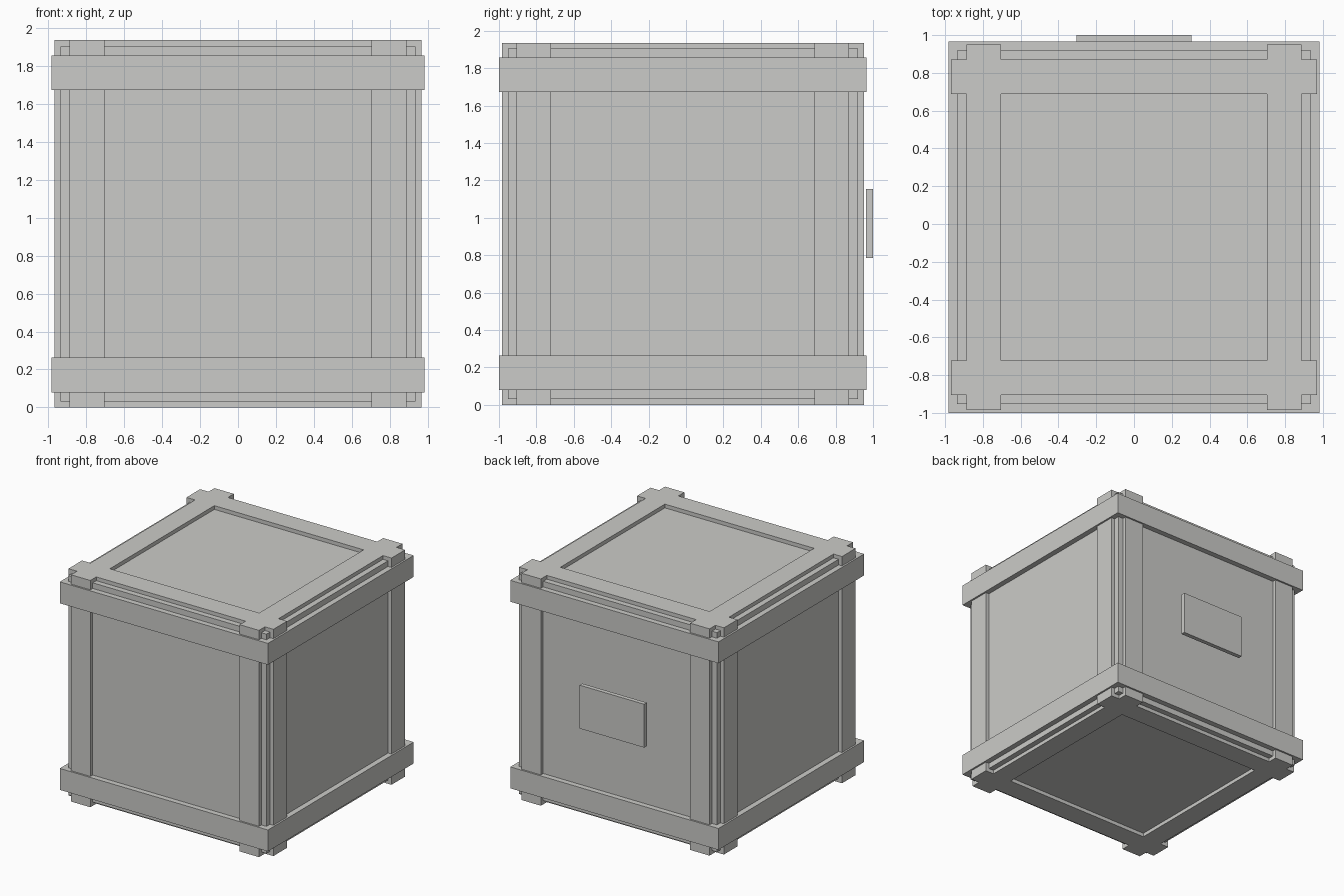
import bpy
import bmesh
from mathutils import Vector

if "Cube" in bpy.data.objects:
    bpy.data.objects.remove(bpy.data.objects["Cube"])

CENTRE = Vector((0, -0.017, 0.968))
CORE = 0.936            # half size of the inner box
NEAR, FAR = 0.705, 0.888  # band edges measured from the centre

grey = bpy.data.materials.new("light grey")
grey.diffuse_color = (0.6, 0.6, 0.58, 1)
grey.use_nodes = True
grey.node_tree.nodes["Principled BSDF"].inputs["Base Color"].default_value = grey.diffuse_color


def add_object(name, bm):
    bmesh.ops.recalc_face_normals(bm, faces=bm.faces)
    mesh = bpy.data.meshes.new(name)
    bm.to_mesh(mesh)
    bm.free()
    mesh.materials.append(grey)
    obj = bpy.data.objects.new(name, mesh)
    bpy.context.collection.objects.link(obj)
    return obj


def box(name, low, high):
    low, high = Vector(low), Vector(high)
    bm = bmesh.new()
    bmesh.ops.create_cube(bm, size=1)
    bmesh.ops.scale(bm, vec=high - low, verts=bm.verts)
    bmesh.ops.translate(bm, vec=(low + high) / 2, verts=bm.verts)
    return add_object(name, bm)


def band(name, axis, side, outer):
    """Square hoop running around the given axis, wrapped on the core."""
    bm = bmesh.new()
    loops = []
    for half, along in ((outer, NEAR), (outer, FAR), (CORE, FAR), (CORE, NEAR)):
        loop = []
        for a, b in ((-1, -1), (1, -1), (1, 1), (-1, 1)):
            p = Vector((0, 0, 0))
            p[axis] = side * along
            p[(axis + 1) % 3] = a * half
            p[(axis + 2) % 3] = b * half
            loop.append(bm.verts.new(p + CENTRE))
        loops.append(loop)
    for i in range(4):
        p, q = loops[i], loops[(i + 1) % 4]
        for j in range(4):
            k = (j + 1) % 4
            bm.faces.new((p[j], p[k], q[k], q[j]))
    return add_object(name, bm)


# Inner box
half = Vector((CORE, CORE, CORE))
box("crate_core", CENTRE - half, CENTRE + half)

# Two hoops around each axis, the horizontal pair standing proudest
for axis, label, outer in ((0, "lengthwise", 0.968),
                           (1, "crosswise", 0.968),
                           (2, "horizontal", 0.983)):
    for side, end in ((-1, "low"), (1, "high")):
        band(f"{label}_band_{end}", axis, side, outer)

# Plate on the back
box("back_plate", (-0.305, 0.963, 0.785), (0.305, 1.0, 1.155))
